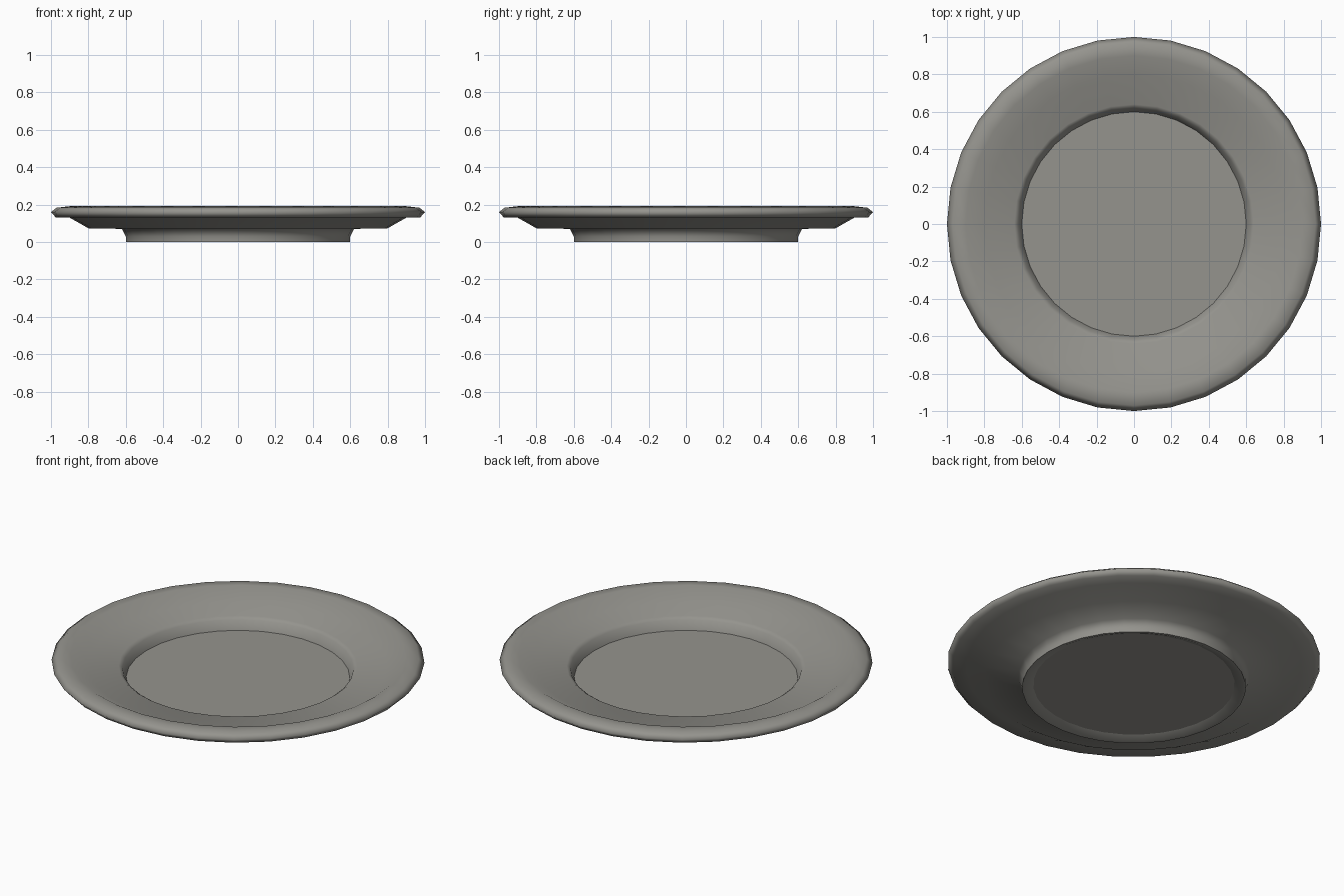
import bpy, bmesh, math

if "Cube" in bpy.data.objects:
    bpy.data.objects.remove(bpy.data.objects["Cube"])

SEGMENTS = 32

# Cross-section (radius, height): from underside centre out over the rim to the floor
profile = [
    (0.54, 0.025), (0.585, 0.005), (0.60, 0.005), (0.60, 0.035),   # recess and foot
    (0.62, 0.075), (0.80, 0.078), (0.90, 0.135), (0.975, 0.137),   # underside
    (1.00, 0.165), (0.97, 0.188), (0.90, 0.196),                   # rim
    (0.80, 0.142), (0.64, 0.136), (0.62, 0.122), (0.60, 0.068),    # well
]
profile = [(r, max(z - 0.005, 0)) for r, z in profile]
SHARP_RINGS = {0, 2, len(profile) - 1}

grey = bpy.data.materials.new("warm grey")
grey.diffuse_color = (0.30, 0.295, 0.27, 1)
grey.use_nodes = True
grey.node_tree.nodes["Principled BSDF"].inputs["Base Color"].default_value = grey.diffuse_color

# Plate body: rings joined by quads, capped by flat discs
bm = bmesh.new()
rings = []
for r, z in profile:
    rings.append([bm.verts.new((r * math.cos(2 * math.pi * i / SEGMENTS),
                                r * math.sin(2 * math.pi * i / SEGMENTS), z))
                  for i in range(SEGMENTS)])
for a, b in zip(rings, rings[1:]):
    for i in range(SEGMENTS):
        j = (i + 1) % SEGMENTS
        bm.faces.new((a[i], a[j], b[j], b[i]))
bm.faces.new(rings[0])
bm.faces.new(rings[-1])
bmesh.ops.recalc_face_normals(bm, faces=bm.faces)

# Smooth shading, with crisp edges round the floor and foot
for f in bm.faces:
    f.smooth = True
for k in SHARP_RINGS:
    ring = rings[k]
    for i in range(SEGMENTS):
        bm.edges.get((ring[i], ring[(i + 1) % SEGMENTS])).smooth = False

mesh = bpy.data.meshes.new("plate")
bm.to_mesh(mesh)
bm.free()
mesh.materials.append(grey)
plate = bpy.data.objects.new("plate", mesh)
bpy.context.collection.objects.link(plate)
